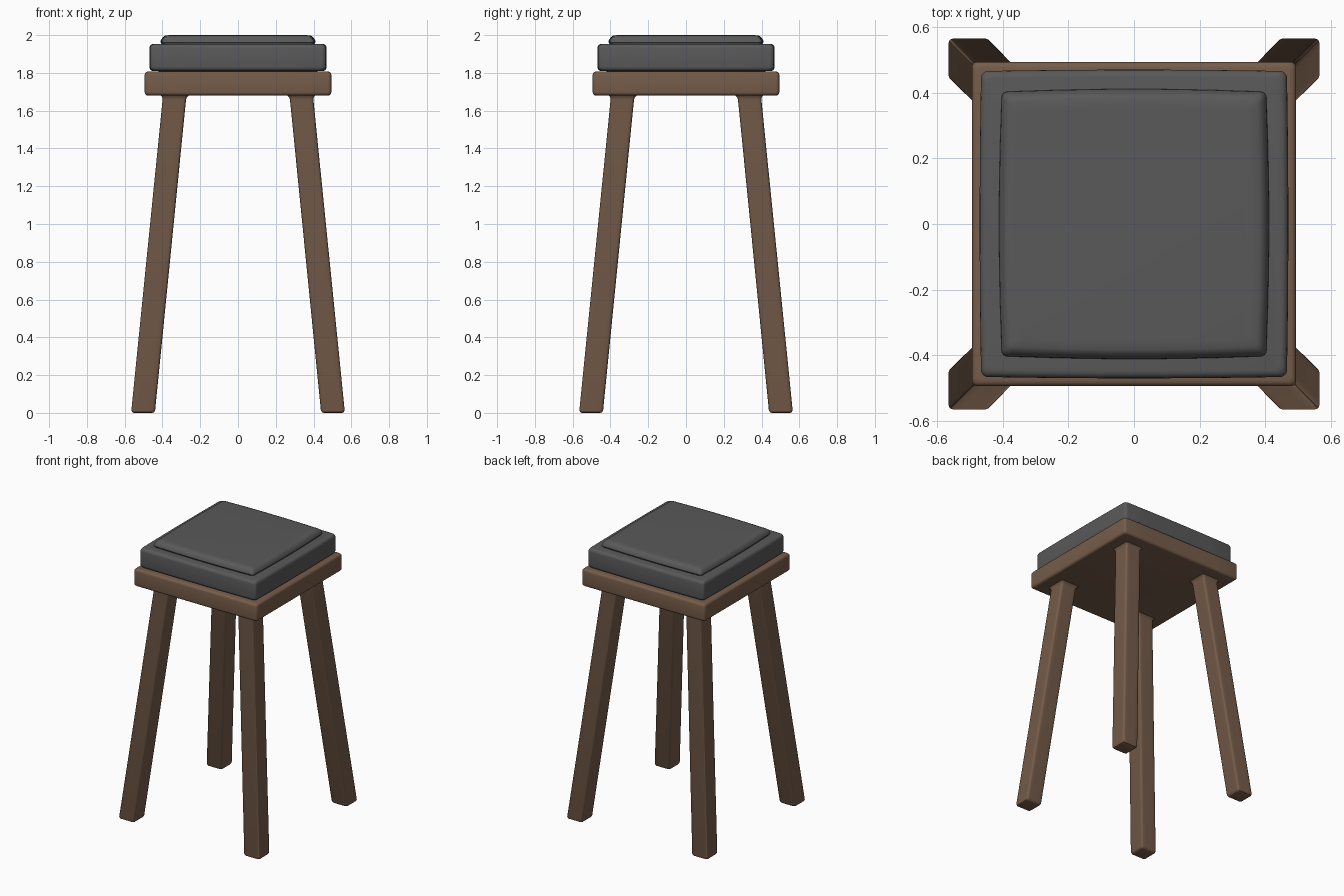
import bpy, bmesh, math

if "Cube" in bpy.data.objects:
    bpy.data.objects.remove(bpy.data.objects["Cube"])


def material(name, rgb):
    m = bpy.data.materials.new(name)
    m.diffuse_color = (*rgb, 1.0)
    m.use_nodes = True
    m.node_tree.nodes["Principled BSDF"].inputs["Base Color"].default_value = m.diffuse_color
    return m


wood = material("brown wood", (0.18, 0.108, 0.068))
fabric = material("dark grey fabric", (0.1, 0.1, 0.1))


def ring(cx, cy, z, half, radius, bulge):
    """Rounded square outline with sides bowed outwards by bulge."""
    pts = []
    for k in range(4):
        a0 = k * math.pi / 2
        c, s = math.cos(a0), math.sin(a0)
        flat = half - radius
        local = [(half + bulge * (1 - t * t), t * flat) for t in (-0.6, -0.2, 0.2, 0.6)]
        for i in range(5):
            a = i * math.pi / 8
            local.append((flat + radius * math.cos(a), flat + radius * math.sin(a)))
        pts += [(cx + x * c - y * s, cy + x * s + y * c, z) for x, y in local]
    return pts


def loft(name, mat, rings):
    """Skin a stack of rings (cx, cy, z, half, radius, bulge) and cap both ends."""
    bm = bmesh.new()
    loops = [[bm.verts.new(p) for p in ring(*r)] for r in rings]
    n = len(loops[0])
    for a, b in zip(loops, loops[1:]):
        for i in range(n):
            j = (i + 1) % n
            bm.faces.new((a[i], a[j], b[j], b[i]))
    bm.faces.new(loops[0][::-1])
    bm.faces.new(loops[-1])
    bmesh.ops.recalc_face_normals(bm, faces=bm.faces)
    me = bpy.data.meshes.new(name)
    bm.to_mesh(me)
    bm.free()
    me.materials.append(mat)
    ob = bpy.data.objects.new(name, me)
    bpy.context.collection.objects.link(ob)
    bpy.context.view_layer.objects.active = ob
    ob.select_set(True)
    bpy.ops.object.shade_smooth_by_angle(angle=math.radians(35))
    ob.select_set(False)
    return ob


def slab(z0, z1, half, r, bulge):
    """Rings for a flat block with rounded upper and lower edges."""
    out = []
    for i in range(5):
        a = i * math.pi / 8
        out.append((0, 0, z0 + r * (1 - math.sin(a)), half - r * (1 - math.cos(a)), r, bulge))
    out.reverse()
    for i in range(5):
        a = i * math.pi / 8
        out.append((0, 0, z1 - r * (1 - math.sin(a)), half - r * (1 - math.cos(a)), r, bulge))
    return out


# wooden seat board
loft("seat_board", wood, slab(1.68, 1.807, 0.494, 0.018, 0))

# cushion, its underside bowed down onto the board
loft("cushion", fabric, [(0, 0, 1.803, 0.30, 0.02, 0)] + slab(1.81, 1.953, 0.466, 0.022, 0.004))

# raised top pad with sloping edge
pad = [(1.945, 0.395), (1.955, 0.398), (1.962, 0.403), (1.97, 0.402),
       (1.983, 0.394), (1.993, 0.386), (1.998, 0.375), (2.0, 0.35)]
loft("top_pad", fabric, [(0, 0, z, h, 0.018, 0.008) for z, h in pad])

# splayed legs, flared where they meet the board
profile = [(0.0, 0.05), (0.004, 0.058), (0.014, 0.063), (1.66, 0.062),
           (1.672, 0.066), (1.68, 0.073), (1.69, 0.08)]
for fb, sy in (("front", -1), ("back", 1)):
    for lr, sx in (("left", -1), ("right", 1)):
        rings = []
        for z, h in profile:
            c = 0.503 - 0.1 * z
            rings.append((sx * c, sy * c, z, h, 0.014, 0))
        loft(f"{fb}_{lr}_leg", wood, rings)
